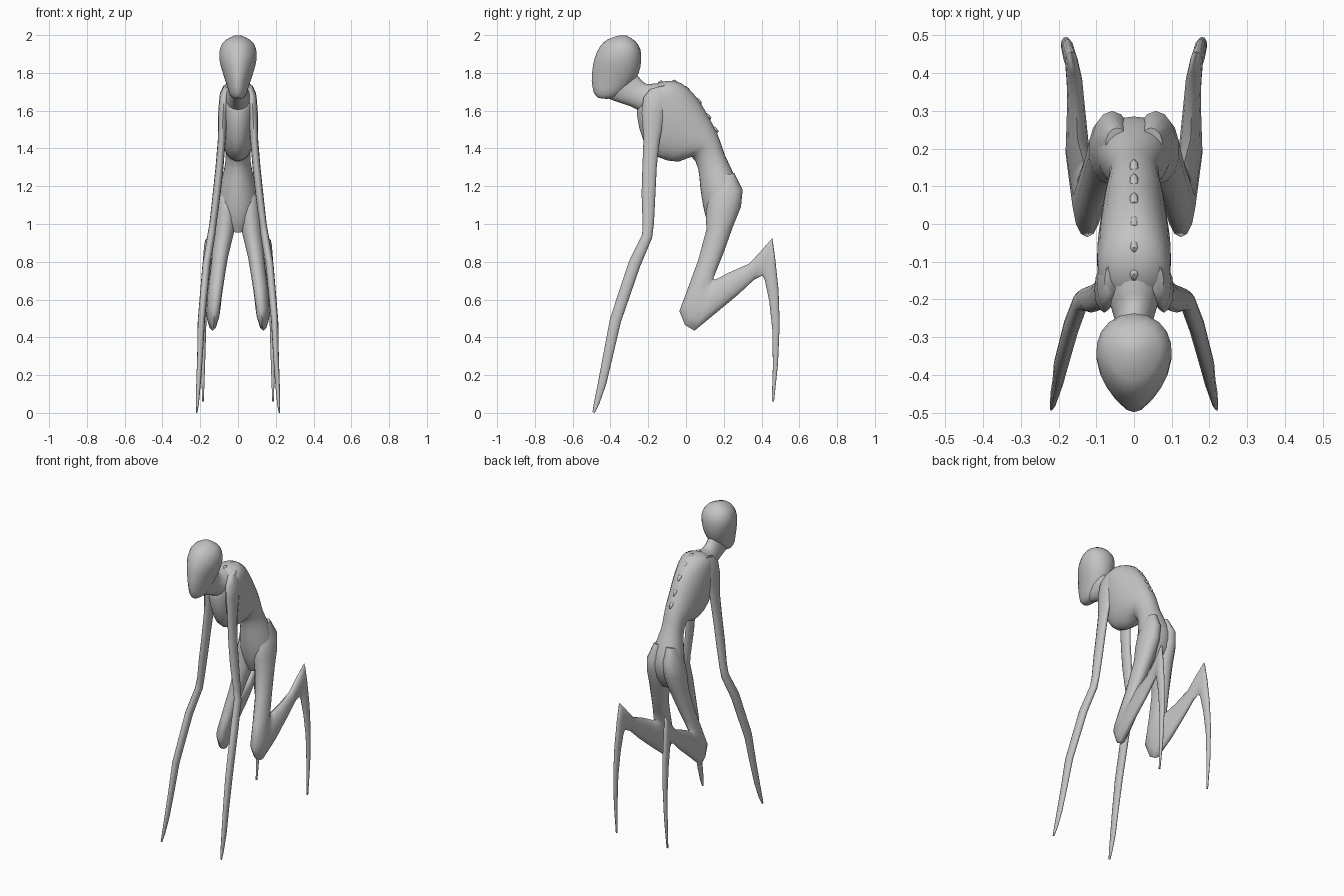
import bpy, bmesh, math
from mathutils import Vector

skin = bpy.data.materials.new("pale_grey_skin")
skin.diffuse_color = (0.55, 0.55, 0.55, 1)


def spline(stations, steps):
    """Add smooth in-between stations."""
    if steps == 1:
        return stations
    out, n = [], len(stations)
    for i in range(n - 1):
        p0, p1 = stations[max(i - 1, 0)], stations[i]
        p2, p3 = stations[i + 1], stations[min(i + 2, n - 1)]
        for k in range(steps):
            t = k / steps
            out.append([0.5 * (2 * b + (c - a) * t + (2 * a - 5 * b + 4 * c - d) * t * t
                               + (3 * b - a - 3 * c + d) * t ** 3)
                        for a, b, c, d in zip(p0, p1, p2, p3)])
    return out + [stations[-1]]


def loft(name, stations, sides=16, steps=1, egg=0.0, mirror=1):
    """Each station: front y, front z, back y, back z, centre x, half width."""
    bm = bmesh.new()
    rings = []
    for fy, fz, by, bz, cx, w in spline(stations, steps):
        mid = Vector((cx, (fy + by) / 2, (fz + bz) / 2))
        arm = Vector((0, (by - fy) / 2, (bz - fz) / 2))
        ring = []
        for i in range(sides):
            a = 2 * math.pi * i / sides
            p = mid + arm * math.cos(a)
            p.x += w * math.sin(a) * (1 + egg * math.cos(a))
            p.x *= mirror
            ring.append(bm.verts.new(p))
        rings.append(ring)
    for r, s in zip(rings, rings[1:]):
        for i in range(sides):
            j = (i + 1) % sides
            bm.faces.new((r[i], r[j], s[j], s[i]))
    bm.faces.new(rings[0])
    bm.faces.new(rings[-1])
    bmesh.ops.recalc_face_normals(bm, faces=bm.faces)
    me = bpy.data.meshes.new(name)
    bm.to_mesh(me)
    bm.free()
    me.materials.append(skin)
    ob = bpy.data.objects.new(name, me)
    bpy.context.collection.objects.link(ob)
    return ob


# Skull with a narrow face and chin
loft("head", [
    (-0.465, 1.667, -0.42, 1.662, 0, 0.018),
    (-0.488, 1.695, -0.36, 1.675, 0, 0.042),
    (-0.499, 1.76, -0.29, 1.735, 0, 0.062),
    (-0.495, 1.82, -0.25, 1.80, 0, 0.083),
    (-0.483, 1.88, -0.237, 1.87, 0, 0.099),
    (-0.455, 1.94, -0.242, 1.925, 0, 0.094),
    (-0.415, 1.977, -0.268, 1.968, 0, 0.068),
    (-0.35, 1.999, -0.315, 1.998, 0, 0.016)], 20, 2, 0.15)

# Neck spreading into the shoulders
loft("neck", [
    (-0.42, 1.668, -0.30, 1.83, 0, 0.045),
    (-0.36, 1.645, -0.248, 1.775, 0, 0.045),
    (-0.29, 1.622, -0.21, 1.742, 0, 0.052),
    (-0.25, 1.60, -0.155, 1.745, 0, 0.066),
    (-0.20, 1.58, -0.10, 1.74, 0, 0.075)], 16, 2)

# Rib cage, waist and pelvis
loft("torso", [
    (-0.21, 1.70, -0.14, 1.75, 0, 0.035),
    (-0.245, 1.645, -0.06, 1.758, 0, 0.085),
    (-0.26, 1.58, 0.01, 1.72, 0, 0.097),
    (-0.225, 1.44, 0.07, 1.65, 0, 0.096),
    (-0.15, 1.355, 0.115, 1.575, 0, 0.088),
    (-0.04, 1.33, 0.155, 1.50, 0, 0.077),
    (0.03, 1.355, 0.18, 1.44, 0, 0.067),
    (0.065, 1.29, 0.208, 1.36, 0, 0.066),
    (0.075, 1.20, 0.25, 1.27, 0, 0.085),
    (0.09, 1.10, 0.285, 1.17, 0, 0.105),
    (0.11, 1.02, 0.27, 1.07, 0, 0.088),
    (0.14, 0.955, 0.22, 0.985, 0, 0.045)], 24, 2, 0.12)

# Raised vertebrae along the upper back
for i, (y, z) in enumerate([(-0.13, 1.752), (-0.06, 1.756), (0.0, 1.722),
                            (0.06, 1.66), (0.11, 1.58), (0.148, 1.51)]):
    loft(f"vertebra_{i}", [
        (y - 0.02, z - 0.012, y - 0.018, z, 0, 0.004),
        (y - 0.006, z - 0.014, y - 0.002, z + 0.009, 0, 0.012),
        (y + 0.012, z - 0.02, y + 0.016, z - 0.004, 0, 0.01),
        (y + 0.02, z - 0.03, y + 0.024, z - 0.018, 0, 0.004)], 8)

arm = [  # shoulder, elbow, forearm and pointed hand
    (-0.19, 1.715, -0.11, 1.735, 0.062, 0.016),
    (-0.225, 1.67, -0.09, 1.69, 0.073, 0.025),
    (-0.235, 1.59, -0.11, 1.59, 0.079, 0.026),
    (-0.225, 1.45, -0.14, 1.44, 0.086, 0.021),
    (-0.231, 1.30, -0.155, 1.30, 0.098, 0.021),
    (-0.235, 1.16, -0.162, 1.16, 0.113, 0.021),
    (-0.230, 1.01, -0.170, 1.00, 0.132, 0.019),
    (-0.232, 0.945, -0.180, 0.925, 0.142, 0.021),
    (-0.303, 0.80, -0.243, 0.775, 0.167, 0.021),
    (-0.402, 0.50, -0.345, 0.48, 0.194, 0.019),
    (-0.438, 0.31, -0.387, 0.30, 0.201, 0.015),
    (-0.466, 0.16, -0.423, 0.15, 0.209, 0.012),
    (-0.488, 0.05, -0.460, 0.045, 0.215, 0.008),
    (-0.495, 0.004, -0.483, 0.0, 0.219, 0.004)]

leg = [  # buttock, thigh, knee, shin, heel and long foot
    (0.17, 1.25, 0.255, 1.27, 0.045, 0.03),
    (0.12, 1.14, 0.300, 1.18, 0.058, 0.054),
    (0.105, 1.06, 0.291, 1.09, 0.062, 0.059),
    (0.108, 0.97, 0.250, 0.99, 0.070, 0.056),
    (0.065, 0.81, 0.200, 0.85, 0.095, 0.043),
    (0.01, 0.66, 0.168, 0.77, 0.112, 0.040),
    (-0.035, 0.54, 0.145, 0.712, 0.124, 0.038),
    (-0.005, 0.465, 0.147, 0.706, 0.128, 0.037),
    (0.045, 0.435, 0.165, 0.71, 0.134, 0.036),
    (0.16, 0.53, 0.225, 0.742, 0.150, 0.032),
    (0.28, 0.63, 0.335, 0.79, 0.154, 0.024),
    (0.36, 0.705, 0.40, 0.86, 0.158, 0.021),
    (0.405, 0.727, 0.457, 0.925, 0.166, 0.017),
    (0.418, 0.70, 0.472, 0.82, 0.171, 0.017),
    (0.441, 0.59, 0.490, 0.65, 0.176, 0.016),
    (0.457, 0.44, 0.496, 0.47, 0.181, 0.013),
    (0.460, 0.25, 0.487, 0.26, 0.184, 0.010),
    (0.454, 0.06, 0.466, 0.06, 0.186, 0.005)]

for side, m in (("right", 1), ("left", -1)):
    loft(side + "_arm", arm, 12, 1, 0, m)
    loft(side + "_leg", leg, 14, 1, 0, m)

# Smooth shading on every part
for ob in bpy.context.collection.objects:
    ob.select_set(True)
    bpy.context.view_layer.objects.active = ob
bpy.ops.object.shade_smooth_by_angle(angle=math.radians(60))
